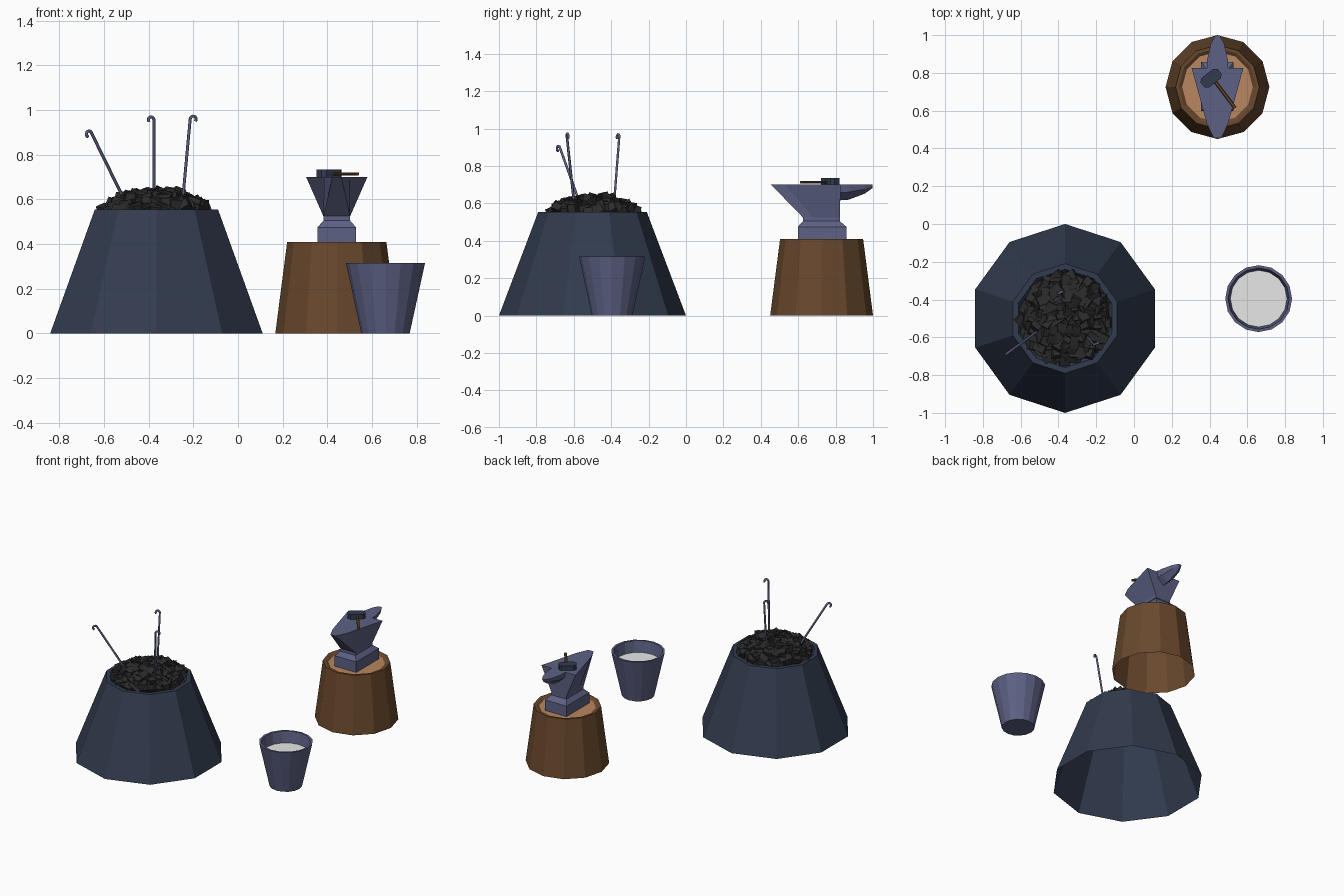
import bpy, bmesh, math, random
from mathutils import Vector, Matrix, Euler

random.seed(4)
if "Cube" in bpy.data.objects:
    bpy.data.objects.remove(bpy.data.objects["Cube"])


def material(name, r, g, b):
    m = bpy.data.materials.new(name)
    m.use_nodes = True
    m.diffuse_color = (r, g, b, 1)
    node = next(n for n in m.node_tree.nodes if n.type == 'BSDF_PRINCIPLED')
    node.inputs["Base Color"].default_value = (r, g, b, 1)
    node.inputs["Roughness"].default_value = 0.8
    return m


IRON = material("dark_iron", 0.032, 0.045, 0.078)
STEEL = material("blue_steel", 0.11, 0.12, 0.23)
BARK = material("bark_brown", 0.14, 0.065, 0.026)
WOOD = material("cut_wood", 0.48, 0.24, 0.115)
COAL = material("coal_black", 0.024, 0.024, 0.024)
WATER = material("pale_water", 0.8, 0.8, 0.8)


def finish(name, bm, mats):
    mesh = bpy.data.meshes.new(name)
    bm.to_mesh(mesh)
    bm.free()
    for m in mats:
        mesh.materials.append(m)
    obj = bpy.data.objects.new(name, mesh)
    bpy.context.collection.objects.link(obj)
    return obj


def loft(name, rings, mats, start_cap=True):
    """Skin a row of equal rings; the end cap takes the last material."""
    bm = bmesh.new()
    rows = [[bm.verts.new(p) for p in ring] for ring in rings]
    n = len(rows[0])
    for a, b in zip(rows, rows[1:]):
        for i in range(n):
            j = (i + 1) % n
            bm.faces.new((a[i], a[j], b[j], b[i]))
    bm.faces.new(rows[-1]).material_index = len(mats) - 1
    if start_cap:
        bm.faces.new(rows[0][::-1])
        bmesh.ops.recalc_face_normals(bm, faces=bm.faces)
    return finish(name, bm, mats)


def lathe(name, x, y, profile, sides, mats, start_cap=True):
    """Faceted turned shape with a corner pointing to +y."""
    rings = []
    for r, z in profile:
        angles = [math.pi / 2 + math.tau * i / sides for i in range(sides)]
        rings.append([(x + r * math.cos(a), y + r * math.sin(a), z) for a in angles])
    return loft(name, rings, mats, start_cap)


# Forge, open underneath, with a sunken coal bed
FX, FY = -0.365, -0.5
lathe("forge_body", FX, FY, [(0.5, 0), (0.29, 0.555), (0.26, 0.555), (0.245, 0.53)],
      10, [IRON, COAL], start_cap=False)

# Heap of tumbled coal blocks
bm = bmesh.new()
COUNT = 130
for i in range(COUNT):
    r = 0.222 * math.sqrt((i + 0.5) / COUNT)
    a = i * 2.4
    z = 0.548 + 0.07 * (1 - (r / 0.24) ** 2) + random.uniform(-0.012, 0.012)
    turn = Euler((random.uniform(-0.5, 0.5), random.uniform(-0.5, 0.5), random.uniform(0, 6.3)))
    size = Vector((random.uniform(0.055, 0.09), random.uniform(0.04, 0.055), random.uniform(0.035, 0.05)))
    place = Matrix.LocRotScale((FX + r * math.cos(a), FY + r * math.sin(a), z), turn, size)
    bmesh.ops.create_cube(bm, size=1, matrix=place)
finish("coal_heap", bm, [COAL])


# Pokers: straight rods ending in a small curled hook
def poker(name, foot, tip, side):
    foot, tip = Vector(foot), Vector(tip)
    up = (tip - foot).normalized()
    side = Vector(side)
    side = (side - up * side.dot(up)).normalized()
    radius = 0.014
    centre = tip + side * radius
    points = [foot]
    for k in range(9):
        a = math.radians(k * 27)
        points.append(centre - side * radius * math.cos(a) + up * radius * math.sin(a))
    curve = bpy.data.curves.new(name + "_path", 'CURVE')
    curve.dimensions = '3D'
    curve.bevel_depth = 0.007
    curve.bevel_resolution = 1
    curve.use_fill_caps = True
    line = curve.splines.new('POLY')
    line.points.add(len(points) - 1)
    for target, p in zip(line.points, points):
        target.co = (*p, 1)
    obj = bpy.data.objects.new(name, curve)
    bpy.context.collection.objects.link(obj)
    bpy.context.view_layer.update()
    mesh = bpy.data.meshes.new_from_object(obj.evaluated_get(bpy.context.evaluated_depsgraph_get()))
    bpy.data.objects.remove(obj)
    mesh.materials.clear()
    mesh.materials.append(STEEL)
    bpy.context.collection.objects.link(bpy.data.objects.new(name, mesh))


poker("poker_right", (-0.5, -0.56, 0.58), (-0.657, -0.675, 0.9), (-1, -0.7, 0))
poker("poker_back", (-0.376, -0.387, 0.57), (-0.376, -0.357, 0.955), (-1, -0.5, 0))
poker("poker_left", (-0.25, -0.595, 0.57), (-0.214, -0.637, 0.96), (1, 0.3, 0))

# Water bucket
lathe("bucket", 0.66, -0.395, [(0.108, 0), (0.177, 0.315), (0.162, 0.315), (0.15, 0.235)],
      16, [STEEL, WATER])

# Tree stump, open underneath, with a bark lip round the cut wood
SX, SY = 0.442, 0.725
lathe("stump", SX, SY, [(0.275, 0), (0.222, 0.41), (0.205, 0.41), (0.187, 0.398)],
      12, [BARK, WOOD], start_cap=False)


# Anvil: each level is half an outline, mirrored across its centre line
def level(z, half):
    ring = [(SX + w, y, z) for w, y in half]
    return ring + [(SX - w, y, z) for w, y in reversed(half)]


base = [(0.086, 0.598), (0.086, 0.68), (0.086, 0.858)]
waist = [(0.06, 0.625), (0.06, 0.68), (0.06, 0.823)]
face = [(0.02, 0.455), (0.056, 0.53), (0.137, 0.826)]
loft("anvil_body", [level(0.399, base), level(0.475, base), level(0.505, waist),
                    level(0.525, waist), level(0.70, face)], [STEEL])

# Anvil horn, with a keel that rises to the tip
horn = []
for y, w, low in [(0.8, 0.055, 0.615), (0.87, 0.055, 0.62), (0.955, 0.035, 0.652), (0.997, 0.012, 0.682)]:
    mid = (0.70 + low) / 2
    horn.append([(SX - w, y, 0.70), (SX + w, y, 0.70), (SX + w * 0.85, y, mid),
                 (SX, y, low), (SX - w * 0.85, y, mid)])
loft("anvil_horn", horn, [STEEL])


# Hammer lying on the anvil
def lay(obj, x, y, z, angle):
    obj.location = (x, y, z)
    obj.rotation_euler.z = math.radians(angle)


def prism_x(name, length, width, height, cut, mat):
    w, h = width / 2, height / 2
    section = [(w, h - cut), (w - cut, h), (cut - w, h), (-w, h - cut),
               (-w, cut - h), (cut - w, -h), (w - cut, -h), (w, cut - h)]
    ends = (-length / 2, length / 2)
    return loft(name, [[(x, y, z) for y, z in section] for x in ends], [mat])


outline = [(0.058, 0.017), (0.04, 0.032), (-0.04, 0.032), (-0.058, 0.017),
           (-0.058, -0.017), (-0.04, -0.032), (0.04, -0.032), (0.058, -0.017)]
head = loft("hammer_head", [[(x, y, z) for x, y in outline] for z in (-0.017, 0.017)], [IRON])
lay(head, 0.408, 0.772, 0.718, 38)
handle = prism_x("hammer_handle", 0.19, 0.018, 0.014, 0.004, BARK)
lay(handle, 0.478, 0.69, 0.714, -53)
